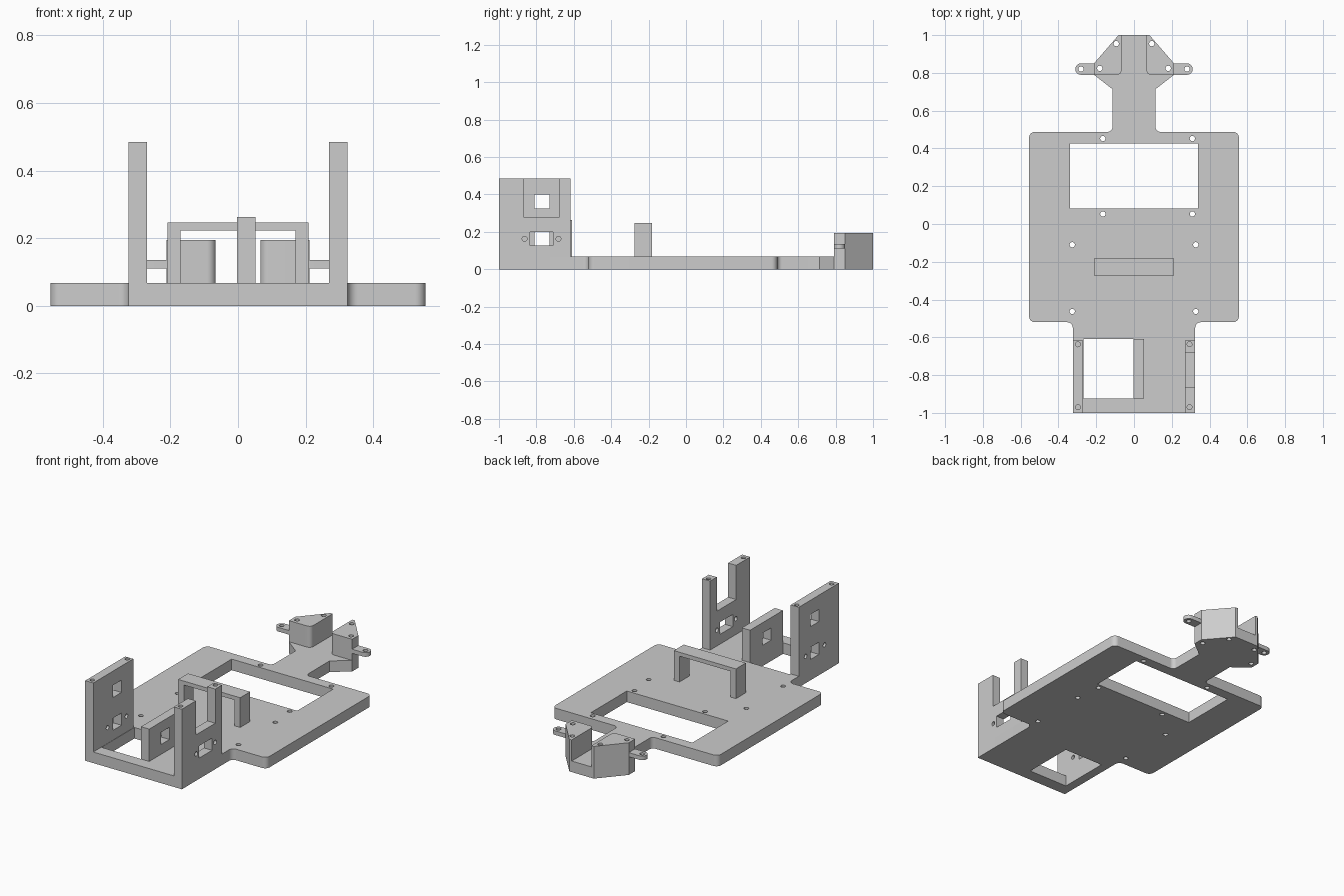
import bpy, bmesh, math
from mathutils import Vector

if "Cube" in bpy.data.objects:
    bpy.data.objects.remove(bpy.data.objects["Cube"])

grey = bpy.data.materials.new("plain grey")
grey.diffuse_color = (0.604, 0.604, 0.604, 1)
grey.use_nodes = True
grey.node_tree.nodes["Principled BSDF"].inputs["Base Color"].default_value = grey.diffuse_color
T = 0.067   # plate thickness
R = 0.014   # screw hole radius


def circle(x, y, r=R, n=24):
    return [(x + r * math.cos(2 * math.pi * i / n), y + r * math.sin(2 * math.pi * i / n)) for i in range(n)]


def rect(x0, x1, y0, y1):
    return [(x0, y0), (x1, y0), (x1, y1), (x0, y1)]


def rounded(points, steps=6):
    """Points are (x, y, radius); corners with a radius become arcs."""
    out = []
    n = len(points)
    for i, (x, y, r) in enumerate(points):
        p = Vector((x, y))
        if r == 0:
            out.append((x, y))
            continue
        a = (Vector(points[i - 1][:2]) - p).normalized()
        b = (Vector(points[(i + 1) % n][:2]) - p).normalized()
        half = a.angle(b) / 2
        c = p + (a + b).normalized() * (r / math.sin(half))
        va = p + a * (r / math.tan(half)) - c
        vb = p + b * (r / math.tan(half)) - c
        for k in range(steps + 1):
            d = va.lerp(vb, k / steps).normalized() * r
            out.append((c.x + d.x, c.y + d.y))
    return out


def shade(me):
    me.shade_smooth()
    me.set_sharp_from_angle(angle=math.radians(30))


def extrude(name, loops, lo, hi, axis="z"):
    """Fill outline and hole loops, then extrude along the axis from lo to hi."""
    cu = bpy.data.curves.new(name, "CURVE")
    cu.dimensions, cu.fill_mode, cu.extrude = "2D", "BOTH", (hi - lo) / 2
    for loop in loops:
        s = cu.splines.new("POLY")
        s.points.add(len(loop) - 1)
        for pt, (u, v) in zip(s.points, loop):
            pt.co = (u, v, 0, 1)
        s.use_cyclic_u = True
    tmp = bpy.data.objects.new(name + "_curve", cu)
    bpy.context.collection.objects.link(tmp)
    bpy.context.view_layer.update()
    me = bpy.data.meshes.new_from_object(tmp.evaluated_get(bpy.context.evaluated_depsgraph_get()))
    bpy.data.objects.remove(tmp)
    bm = bmesh.new()
    bm.from_mesh(me)
    bmesh.ops.remove_doubles(bm, verts=bm.verts, dist=1e-5)
    for v in bm.verts:
        a, b, w = v.co.x, v.co.y, v.co.z + (lo + hi) / 2
        v.co = {"z": (a, b, w), "x": (w, a, b), "y": (a, w, b)}[axis]
    bmesh.ops.recalc_face_normals(bm, faces=bm.faces)
    bm.to_mesh(me)
    bm.free()
    me.materials.clear()
    me.materials.append(grey)
    shade(me)
    ob = bpy.data.objects.new(name, me)
    bpy.context.collection.objects.link(ob)
    return ob


# Base plate: right half outline mirrored to the left
half = [(0.324, -1, 0), (0.324, -0.52, 0.03), (0.555, -0.52, 0.03), (0.555, 0.488, 0.03),
        (0.114, 0.488, 0.025), (0.114, 0.714, 0), (0.212, 0.79, 0), (0.212, 0.85, 0), (0.082, 1, 0)]
outline = rounded(half + [(-x, y, r) for x, y, r in reversed(half)])
head_holes = [(0.094, 0.955), (0.181, 0.824)]
plate_holes = [(x, y) for x in (-0.165, 0.309) for y in (0.452, 0.053)]
plate_holes += [(x, y) for x in (-0.327, 0.327) for y in (-0.11, -0.463)]
plate_holes += [(s * x, y) for s in (-1, 1) for x, y in head_holes]
extrude("base_plate", [outline, rect(-0.34, 0.34, 0.081, 0.425), rect(-0.268, -0.003, -0.924, -0.609)]
        + [circle(x, y) for x, y in plate_holes], 0, T)

# Rear sensor blocks with mounting ears
block = rounded([(0.066, 1, 0), (0.082, 1, 0), (0.212, 0.85, 0), (0.212, 0.79, 0), (0.066, 0.79, 0.025)])
ear = rounded([(0.2, 0.79, 0), (0.311, 0.79, 0.0299), (0.311, 0.85, 0.0299), (0.2, 0.85, 0)])
for s, side in ((-1, "left"), (1, "right")):
    extrude(side + "_rear_block", [[(s * x, y) for x, y in block]]
            + [circle(s * x, y) for x, y in head_holes], T, 0.195)
    extrude(side + "_ear", [[(s * x, y) for x, y in ear], circle(s * 0.281, 0.82)], 0.11, 0.135)

# Bridge across the plate
extrude("bridge", [[(-0.208, T), (-0.208, 0.247), (0.208, 0.247), (0.208, T),
                    (0.17, T), (0.17, 0.223), (-0.17, 0.223), (-0.17, T)]], -0.276, -0.181, "y")

# Front side walls and the middle wall
pins = [circle(y, 0.163, 0.013) for y in (-0.863, -0.682)]
low_window = rect(-0.81, -0.73, 0.126, 0.2)
left = extrude("left_wall", [rect(-1, -0.617, T, 0.485), low_window,
                             rect(-0.81, -0.73, 0.325, 0.399)] + pins, -0.324, -0.27, "x")
right = extrude("right_wall", [[(-1, T), (-0.617, T), (-0.617, 0.485), (-0.68, 0.485), (-0.68, 0.278),
                                (-0.866, 0.278), (-0.866, 0.485), (-1, 0.485)],
                               rect(-0.834, -0.711, 0.126, 0.2)] + pins, 0.27, 0.324, "x")
extrude("middle_wall", [rect(-0.924, -0.609, T, 0.263), low_window], -0.003, 0.052, "x")

# Blind screw holes in the wall tops
for wall, x in ((left, -0.297), (right, 0.294)):
    cutters = [extrude("screw_cutter", [circle(x, y, 0.013)], 0.385, 0.5) for y in (-0.637, -0.97)]
    for cut in cutters:
        mod = wall.modifiers.new("screw_hole", "BOOLEAN")
        mod.object, mod.operation, mod.solver = cut, "DIFFERENCE", "EXACT"
    bpy.context.view_layer.update()
    baked = bpy.data.meshes.new_from_object(wall.evaluated_get(bpy.context.evaluated_depsgraph_get()))
    wall.modifiers.clear()
    wall.data = baked
    shade(baked)
    for cut in cutters:
        bpy.data.objects.remove(cut)
